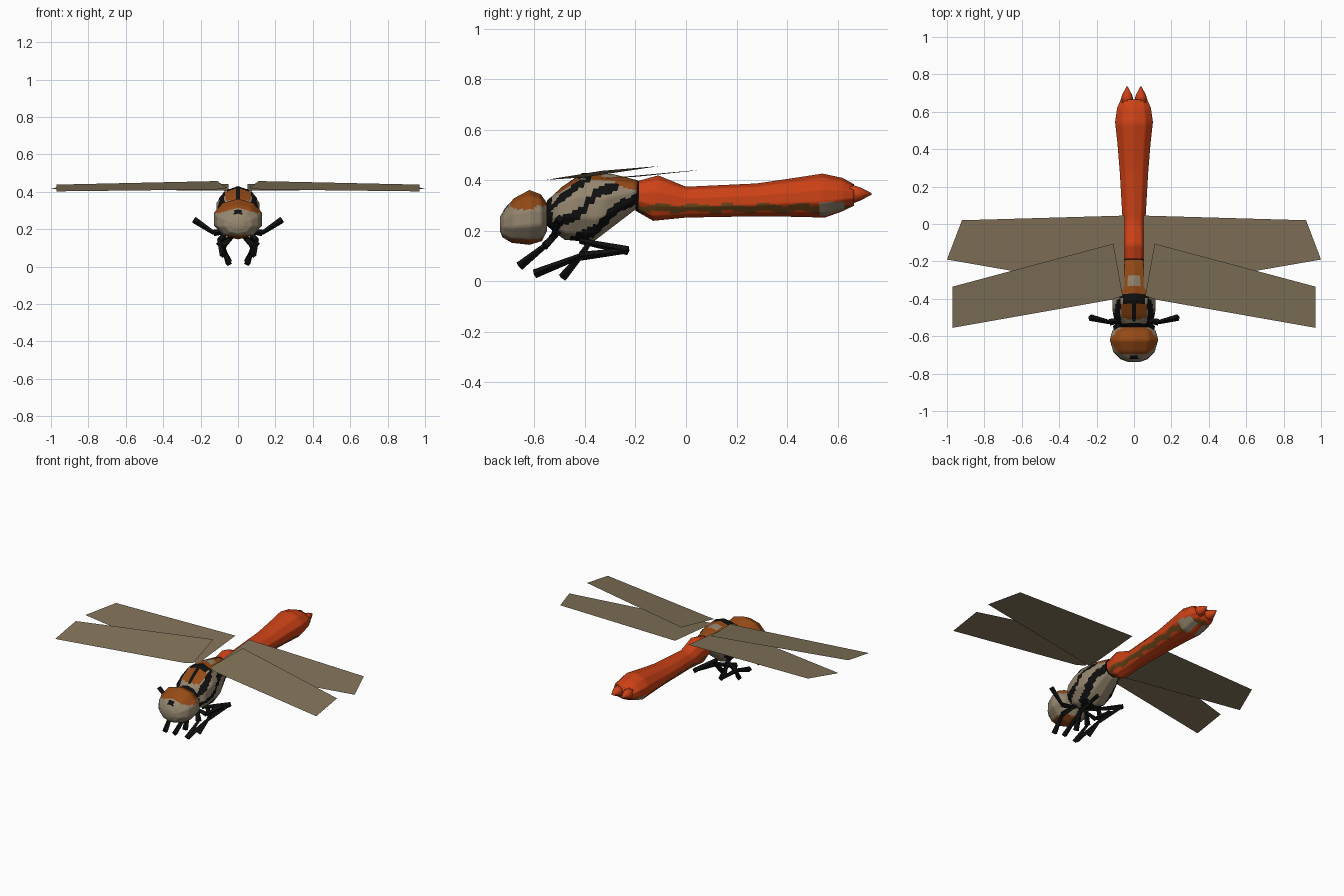
import bpy, bmesh, math
from mathutils import Vector

if "Cube" in bpy.data.objects:
    bpy.data.objects.remove(bpy.data.objects["Cube"])


def material(name, rgb):
    m = bpy.data.materials.new(name)
    m.diffuse_color = (*rgb, 1)
    m.use_nodes = True
    m.node_tree.nodes["Principled BSDF"].inputs["Base Color"].default_value = m.diffuse_color
    return m


TAN = material("tan", (0.30, 0.24, 0.16))
RED = material("orange red", (0.60, 0.053, 0.008))
RUST = material("rust brown", (0.30, 0.068, 0.008))
BLACK = material("black", (0.005, 0.005, 0.005))
OLIVE = material("olive brown", (0.15, 0.062, 0.01))
WING = material("wing brown", (0.22, 0.17, 0.10))


def finish(bm, name, mats, rule=None, smooth=True, mirror=False):
    bmesh.ops.recalc_face_normals(bm, faces=bm.faces)
    for f in bm.faces:
        f.smooth = smooth
        if rule:
            f.material_index = mats.index(rule(f.calc_center_median()))
    me = bpy.data.meshes.new(name)
    bm.to_mesh(me)
    bm.free()
    ob = bpy.data.objects.new(name, me)
    bpy.context.collection.objects.link(ob)
    for m in mats:
        me.materials.append(m)
    if mirror:
        ob.modifiers.new("mirror", 'MIRROR').use_mirror_merge = False
    return ob


def loft(bm, rings, sides=10, cx=0.0):
    """Skin elliptical rings given as (y top, z top, y bottom, z bottom, half width)."""
    prev = None
    for i, (yt, zt, yb, zb, w) in enumerate(rings):
        ring = []
        for k in range(sides):
            a = 2 * math.pi * k / sides
            c = math.cos(a)
            ring.append(bm.verts.new((cx + w * math.sin(a),
                                      (yt + yb) / 2 + c * (yt - yb) / 2,
                                      (zt + zb) / 2 + c * (zt - zb) / 2)))
        if prev:
            for k in range(sides):
                j = (k + 1) % sides
                bm.faces.new((prev[k], prev[j], ring[j], ring[k]))
        if i in (0, len(rings) - 1):
            bm.faces.new(ring)
        prev = ring


def refine(bm, cuts):
    bmesh.ops.subdivide_edges(bm, edges=bm.edges[:], cuts=cuts, use_grid_fill=True)


# Abdomen with olive side line
def abdomen_rule(p):
    if p.y < -0.185:
        return BLACK
    if p.y > 0.5 and p.z < 0.315 and 0.53 < p.y < 0.63 and abs(p.x) > 0.02:
        return TAN
    line = 0.29 + 0.008 * math.sin(p.y * 45)
    return OLIVE if abs(p.z - line) < 0.014 else RED


bm = bmesh.new()
loft(bm, [(-0.20, 0.395, -0.20, 0.28, 0.06), (-0.11, 0.42, -0.13, 0.24, 0.07),
          (0.0, 0.375, 0.0, 0.253, 0.063), (0.28, 0.388, 0.28, 0.258, 0.08),
          (0.43, 0.41, 0.43, 0.256, 0.093), (0.54, 0.427, 0.55, 0.253, 0.106),
          (0.62, 0.41, 0.62, 0.278, 0.095), (0.665, 0.385, 0.665, 0.30, 0.075)])
refine(bm, 5)
finish(bm, "abdomen", [RED, OLIVE, TAN, BLACK], abdomen_rule)

# Twin tail tips
bm = bmesh.new()
loft(bm, [(0.65, 0.385, 0.65, 0.305, 0.038), (0.69, 0.372, 0.69, 0.32, 0.027),
          (0.735, 0.35, 0.735, 0.344, 0.003)], 8, 0.037)
finish(bm, "tail_tip", [RED], mirror=True)


# Thorax with slanted black stripes and rust patches on top
def thorax_rule(p):
    c = p.z - 0.75 * p.y
    x = abs(p.x)
    if p.z > 0.35 and x < 0.065:
        if p.y > -0.38:
            return TAN if x < 0.03 and -0.33 < p.y < -0.27 else RUST
        if p.y > -0.43 or x < 0.012:
            return BLACK
        return RUST
    wave = 0.012 * math.sin(p.y * 40)
    if abs(c + wave - 0.60) < 0.02 or abs(c - wave - 0.485) < 0.022:
        return BLACK
    if abs(c - 0.70) < 0.018 and x > 0.07 or p.y < -0.53 or p.z < 0.165:
        return BLACK
    return TAN


bm = bmesh.new()
loft(bm, [(-0.55, 0.32, -0.55, 0.22, 0.06), (-0.49, 0.375, -0.515, 0.19, 0.112),
          (-0.41, 0.43, -0.48, 0.165, 0.122), (-0.29, 0.425, -0.37, 0.155, 0.115),
          (-0.19, 0.40, -0.20, 0.285, 0.068)])
refine(bm, 5)
finish(bm, "thorax", [TAN, BLACK, RUST], thorax_rule)


# Head: rust cap and chin, tan face, dark forehead spot
def head_rule(p):
    if p.y < -0.69 and abs(p.x) < 0.022 and 0.28 < p.z < 0.302:
        return BLACK
    if p.z > 0.298 - 0.25 * (abs(p.x) - 0.06) * (p.y < -0.6) or p.z < 0.168:
        return RUST
    return TAN


bm = bmesh.new()
loft(bm, [(-0.55, 0.31, -0.55, 0.20, 0.085), (-0.575, 0.345, -0.57, 0.16, 0.122),
          (-0.62, 0.362, -0.62, 0.145, 0.136), (-0.68, 0.33, -0.69, 0.153, 0.115),
          (-0.717, 0.29, -0.727, 0.175, 0.075), (-0.737, 0.255, -0.737, 0.20, 0.035)])
refine(bm, 4)
finish(bm, "head", [TAN, RUST, BLACK], head_rule)

# Wings: flat sheets
for name, pts in {
    "front_wing": [(0.06, -0.385, 0.42), (0.12, -0.405, 0.412), (0.97, -0.555, 0.402),
                   (0.97, -0.335, 0.438), (0.11, -0.105, 0.457)],
    "rear_wing": [(0.05, -0.355, 0.405), (1.0, -0.19, 0.415), (0.92, 0.02, 0.437),
                  (0.05, 0.045, 0.441)],
}.items():
    bm = bmesh.new()
    bm.faces.new([bm.verts.new(p) for p in pts])
    finish(bm, name, [WING], smooth=False, mirror=True)

# Legs: chains of thin four-sided tapered segments
LEGS = {
    "raised_front_leg": [(0.04, -0.51, 0.19), (0.13, -0.525, 0.18), (0.235, -0.50, 0.25)],
    "front_leg": [(0.04, -0.50, 0.20), (0.10, -0.56, 0.14), (0.08, -0.66, 0.06)],
    "middle_leg": [(0.03, -0.42, 0.16), (0.10, -0.23, 0.122), (0.08, -0.42, 0.10),
                   (0.05, -0.60, 0.03)],
    "rear_leg": [(0.03, -0.38, 0.16), (0.08, -0.41, 0.11), (0.05, -0.49, 0.015)],
}
for name, path in LEGS.items():
    bm = bmesh.new()
    for a, b in zip(path, path[1:]):
        a, b = Vector(a), Vector(b)
        d = b - a
        mat = d.to_track_quat('Z', 'Y').to_matrix().to_4x4()
        mat.translation = (a + b) / 2
        bmesh.ops.create_cone(bm, cap_ends=True, segments=4, radius1=0.011,
                              radius2=0.018, depth=d.length, matrix=mat)
    finish(bm, name, [BLACK], smooth=False, mirror=True)
